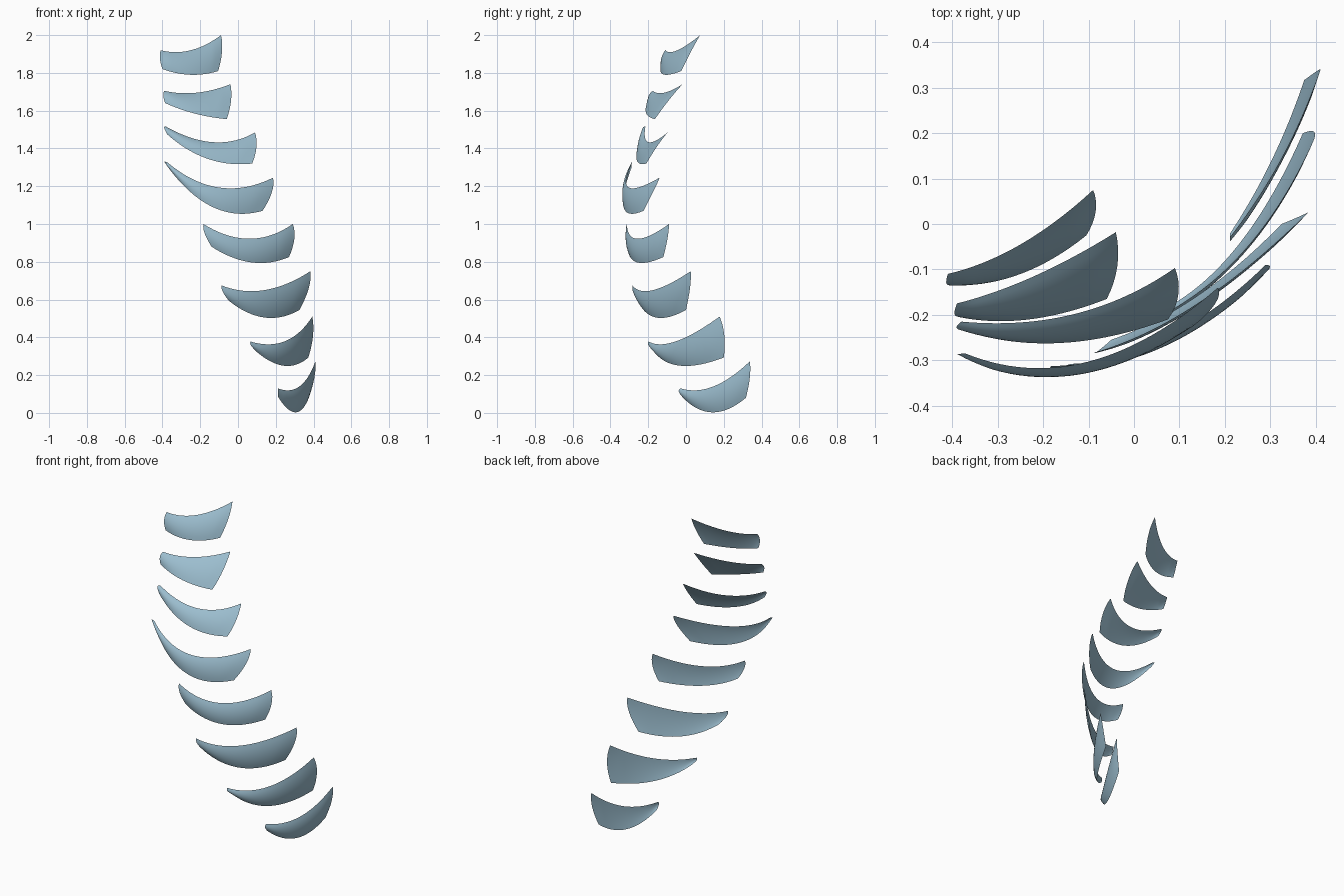
import bpy
import bmesh
from mathutils import Vector

cube = bpy.data.objects.get("Cube")
if cube:
    bpy.data.objects.remove(cube, do_unlink=True)

COLUMNS, ROWS = 28, 8
END_BOW = 0.03      # how far the short ends swell lengthwise
BELLY = 0.008       # outward swell across the height
THICKNESS = 0.007   # greatest thickness, tapering to sharp rims

steel = bpy.data.materials.new("steel_blue")
steel.use_nodes = True
colour = (0.33, 0.51, 0.62, 1.0)
steel.diffuse_color = colour
steel.node_tree.nodes["Principled BSDF"].inputs["Base Color"].default_value = colour


def arc(points, t):
    """Smooth curve through a start, middle and end point."""
    a, b, c = (Vector(p) for p in points)
    return a * (1 - t) * (1 - 2 * t) + b * 4 * t * (1 - t) + c * t * (2 * t - 1)


def surface(top, bottom, u, v):
    """Point on the sheet between the two edge curves, with bowed ends."""
    t = u + (u - 0.5) * 2 * END_BOW * 4 * v * (1 - v)
    return arc(top, t).lerp(arc(bottom, t), v)


def outward(top, bottom, u, v):
    step = 0.01
    along = surface(top, bottom, u + step, v) - surface(top, bottom, u - step, v)
    down = surface(top, bottom, u, v + step) - surface(top, bottom, u, v - step)
    return down.cross(along).normalized()


def plate(name, top, bottom):
    """Thin curved shell: outer and inner skins that meet at the rim."""
    bm = bmesh.new()
    for side in (1, -1):
        grid = []
        for i in range(COLUMNS + 1):
            column = []
            for j in range(ROWS + 1):
                u, v = i / COLUMNS, j / ROWS
                swell = 4 * v * (1 - v)
                fullness = swell * min(1, 8 * u * (1 - u))
                offset = BELLY * swell + side * THICKNESS / 2 * fullness
                position = surface(top, bottom, u, v) + outward(top, bottom, u, v) * offset
                column.append(bm.verts.new(position))
            grid.append(column)
        for i in range(COLUMNS):
            for j in range(ROWS):
                quad = [grid[i][j], grid[i][j + 1], grid[i + 1][j + 1], grid[i + 1][j]]
                bm.faces.new(quad if side > 0 else quad[::-1])
    bmesh.ops.remove_doubles(bm, verts=bm.verts, dist=0.00005)
    mesh = bpy.data.meshes.new(name)
    bm.to_mesh(mesh)
    bm.free()
    mesh.materials.append(steel)
    obj = bpy.data.objects.new(name, mesh)
    bpy.context.collection.objects.link(obj)
    bpy.ops.object.select_all(action="DESELECT")
    obj.select_set(True)
    bpy.context.view_layer.objects.active = obj
    bpy.ops.object.shade_smooth_by_angle()
    return obj


# Plates from the highest to the lowest: upper edge, then lower edge
plate("crown_plate",
      [(-.41, -.11, 1.92), (-.25, -.045, 1.92), (-.09, .075, 2)],
      [(-.4, -.135, 1.82), (-.25, -.11, 1.79), (-.105, -.025, 1.81)])
plate("upper_plate",
      [(-.39, -.175, 1.705), (-.22, -.115, 1.695), (-.04, -.018, 1.74)],
      [(-.385, -.205, 1.64), (-.23, -.21, 1.585), (-.06, -.165, 1.555)])
plate("upper_middle_plate",
      [(-.38, -.215, 1.515), (-.13, -.198, 1.433), (.09, -.097, 1.485)],
      [(-.375, -.235, 1.475), (-.16, -.262, 1.345), (.075, -.21, 1.32)])
plate("long_middle_plate",
      [(-.372, -.285, 1.325), (-.1, -.303, 1.193), (.185, -.14, 1.245)],
      [(-.37, -.288, 1.3), (-.13, -.33, 1.088), (.13, -.225, 1.07)])
plate("lower_middle_plate",
      [(-.183, -.313, 1), (.06, -.255, .922), (.29, -.09, 1)],
      [(-.14, -.308, .88), (.07, -.26, .797), (.27, -.12, .825)])
plate("lower_plate",
      [(-.087, -.283, .675), (.14, -.175, .65), (.383, .025, .75)],
      [(-.05, -.255, .595), (.14, -.158, .505), (.325, 0, .545)])
plate("low_side_plate",
      [(.066, -.198, .378), (.25, -.05, .38), (.393, .178, .51)],
      [(.088, -.175, .333), (.24, -.033, .25), (.372, .2, .293)])
plate("bottom_side_plate",
      [(.212, -.028, .13), (.325, .145, .14), (.41, .338, .273)],
      [(.212, -.02, .085), (.303, .14, .003), (.375, .317, .08)])
